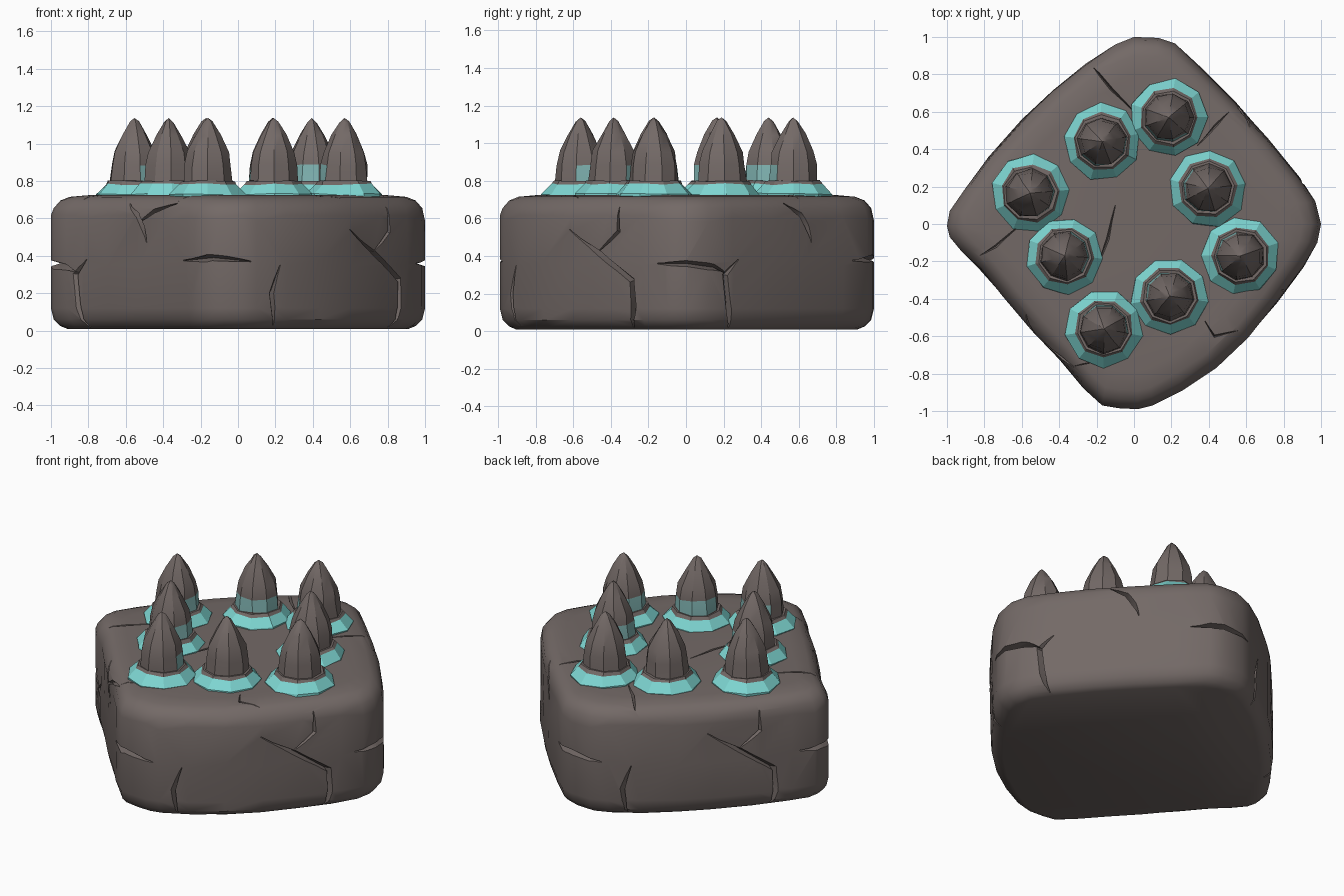
import bpy, bmesh, math, random
from mathutils import Vector
from mathutils.bvhtree import BVHTree

if "Cube" in bpy.data.objects:
    bpy.data.objects.remove(bpy.data.objects["Cube"])

random.seed(4)


def material(name, rgb):
    m = bpy.data.materials.new(name)
    m.diffuse_color = (*rgb, 1)
    m.use_nodes = True
    m.node_tree.nodes["Principled BSDF"].inputs["Base Color"].default_value = m.diffuse_color
    return m


ROCK = material("brown grey rock", (0.172, 0.142, 0.134))
TEAL = material("teal glow", (0.21, 0.68, 0.65))
PALE = material("faded teal", (0.21, 0.44, 0.43))


def finish(bm, name, mats, angle=None):
    bmesh.ops.recalc_face_normals(bm, faces=bm.faces[:])
    me = bpy.data.meshes.new(name)
    bm.to_mesh(me)
    bm.free()
    ob = bpy.data.objects.new(name, me)
    bpy.context.collection.objects.link(ob)
    for m in mats:
        me.materials.append(m)
    if angle:
        smooth(ob, angle)
    return ob


def smooth(ob, angle):
    bpy.ops.object.select_all(action='DESELECT')
    ob.select_set(True)
    bpy.context.view_layer.objects.active = ob
    bpy.ops.object.shade_smooth_by_angle(angle=math.radians(angle))


def skin(bm, rings, mat=0):
    """Quads between successive closed rings; returns faces."""
    out = []
    for a, b in zip(rings, rings[1:]):
        n = len(a)
        for i in range(n):
            f = bm.faces.new((a[i], a[(i + 1) % n], b[(i + 1) % n], b[i]))
            f.material_index = mat
            out.append(f)
    return out


# Rock block: rounded diamond outline lofted through levels
outline = [(1, 0), (.97, .12), (.89, .25), (.72, .46), (.55, .65), (.36, .84), (.22, .965),
           (.13, .995), (0, 1), (-.1, .96), (-.26, .86), (-.44, .71), (-.60, .56), (-.78, .36),
           (-.91, .19), (-.985, .07), (-1, -.01), (-.985, -.07), (-.92, -.15), (-.83, -.24),
           (-.70, -.39), (-.54, -.58), (-.40, -.73), (-.27, -.88), (-.17, -.97), (-.08, -.985),
           (.02, -.99), (.10, -.97), (.26, -.89), (.44, -.77), (.61, -.61), (.77, -.42),
           (.91, -.23), (.98, -.10)]
levels = [(0.008, .91), (.025, .95), (.06, .985), (.12, 1), (.36, 1.0), (.60, 1),
          (.655, .985), (.695, .95), (.715, .90), (.724, .80)]
bm = bmesh.new()
rings = []
for k, (z, s) in enumerate(levels):
    ring = []
    for x, y in outline:
        j = 1
        if max(abs(x), abs(y)) < .96:
            j -= random.uniform(0, .012)
        dz = random.uniform(-.02, .02) if 3 < k < 6 else 0
        ring.append(bm.verts.new((x * s * j, y * s * j, z + dz)))
    rings.append(ring)
skin(bm, rings)
bm.faces.new(rings[0][::-1])
bm.faces.new(rings[-1])
bmesh.ops.recalc_face_normals(bm, faces=bm.faces[:])
tree = BVHTree.FromBMesh(bm)
block = finish(bm, "rock_block", [ROCK])

# Cracks: tapered wedges following the surface, cut out of the block
cut = bmesh.new()


def wedge(pts, normals, width, depth):
    rs = []
    n = len(pts)
    for i, (p, nn) in enumerate(zip(pts, normals)):
        d = (pts[min(i + 1, n - 1)] - pts[max(i - 1, 0)]).normalized()
        side = d.cross(nn).normalized()
        t = .2 if i in (0, n - 1) else 1
        rs.append([cut.verts.new(v) for v in (p + side * width * t + nn * .03,
                                              p - side * width * t + nn * .03,
                                              p - nn * depth * (.3 + .7 * t))])
    skin(cut, rs)
    cut.faces.new(rs[0])
    cut.faces.new(rs[-1][::-1])


def side_crack(path, width=.024, depth=.05):
    pts, ns = [], []
    for deg, z in path:
        a = math.radians(deg)
        n = Vector((math.cos(a), math.sin(a), 0))
        hit = tree.ray_cast(n * 3 + Vector((0, 0, z)), -n)[0]
        if hit:
            pts.append(hit)
            ns.append(n)
    wedge(pts, ns, width, depth)


def top_crack(path, width=.014, depth=.03):
    wedge([Vector((x, y, .72)) for x, y in path], [Vector((0, 0, 1))] * len(path), width, depth)


# long forked crack, seen on the front right and back left faces
for a in (0, 180):
    side_crack([(-19 + a, .02), (-18 + a, .14), (-18.5 + a, .27), (-32 + a, .41), (-46 + a, .54)])
    side_crack([(-33 + a, .42), (-24 + a, .53), (-24 + a, .66)], .017)
    # corner gash and the upright below it
    side_crack([(-9 + a, .36), (0 + a, .36), (9 + a, .34), (13 + a, .31)], .025)
    side_crack([(15 + a, .02), (14 + a, .15), (13 + a, .30), (18 + a, .38)])
    # notch from the top rim
    side_crack([(40 + a, .68), (47 + a, .62), (50 + a, .55), (52 + a, .47)], .022)
for a in (-96, 84):
    side_crack([(-13 + a, .375), (-2 + a, .39), (10 + a, .37)], .026)
    side_crack([(18 + a, .03), (17 + a, .20), (20 + a, .35)], .02)
side_crack([(-132, .58), (-124, .64), (-113, .68)], .018)
top_crack([(-.28, .88), (-.21, .83), (-.12, .72), (0, .60)])
top_crack([(-.10, .10), (-.14, -.08), (-.21, -.26)])
top_crack([(-.88, -.20), (-.74, -.12), (-.60, 0)])
top_crack([(.38, -.52), (.43, -.60), (.60, -.56)])
top_crack([(-.42, -.74), (-.32, -.76), (-.22, -.74)])
top_crack([(.34, .42), (.44, .53), (.54, .63)])
cutter = finish(cut, "crack_cutter", [ROCK])
cutter.hide_render = True
mod = block.modifiers.new("cracks", 'BOOLEAN')
mod.operation = 'DIFFERENCE'
mod.solver = 'EXACT'
mod.use_self = True
mod.object = cutter
bpy.context.view_layer.objects.active = block
block.select_set(True)
bpy.ops.object.modifier_apply(modifier=mod.name)
bpy.data.objects.remove(cutter)
smooth(block, 36)


# Spikes with a teal collar, rock lip and a faded teal patch on the inner side
def lathe_ring(bm, c, r, z, n, phase, wob):
    return [bm.verts.new((c[0] + r * (1 + random.uniform(-wob, wob)) * math.cos(phase + i * math.tau / n),
                          c[1] + r * (1 + random.uniform(-wob, wob)) * math.sin(phase + i * math.tau / n),
                          z + (random.uniform(-wob, wob) * .15))) for i in range(n)]


spots = [(-.555, .165), (-.17, .44), (.185, .57), (.395, .19),
         (.57, -.17), (.19, -.385), (-.16, -.56), (-.37, -.17)]
for k, c in enumerate(spots):
    ph = random.uniform(0, 1)
    # collar: one sloping teal band, then the rock lip
    bm = bmesh.new()
    rs = [lathe_ring(bm, c, r, z, 9, ph, .035)
          for r, z in ((.206, .71), (.206, .730), (.158, .782))]
    skin(bm, rs, 0)
    lip = [rs[-1]] + [lathe_ring(bm, c, r, z, 9, ph, .03) for r, z in ((.145, .80), (.115, .798))]
    skin(bm, lip, 1)
    bm.faces.new(lip[-1]).material_index = 1
    bm.faces.new(rs[0][::-1])
    finish(bm, f"spike_collar_{k + 1}", [TEAL, ROCK])
    # spike
    bm = bmesh.new()
    rs = [lathe_ring(bm, c, r, z, 9, ph, .04)
          for r, z in ((.136, .76), (.132, .80), (.125, .885), (.112, .955), (.068, 1.045), (.026, 1.115))]
    faces = skin(bm, rs)
    tip = bm.verts.new((c[0], c[1], 1.137))
    for i in range(9):
        bm.faces.new((rs[-1][i], rs[-1][(i + 1) % 9], tip))
    bm.faces.new(rs[0][::-1])
    inward = -Vector((c[0], c[1])).normalized()
    for f in faces:
        m = f.calc_center_median()
        if .81 < m.z < .88 and (m.xy - Vector(c)).normalized().dot(inward) > .4:
            f.material_index = 1
    finish(bm, f"spike_{k + 1}", [ROCK, PALE], 30)
